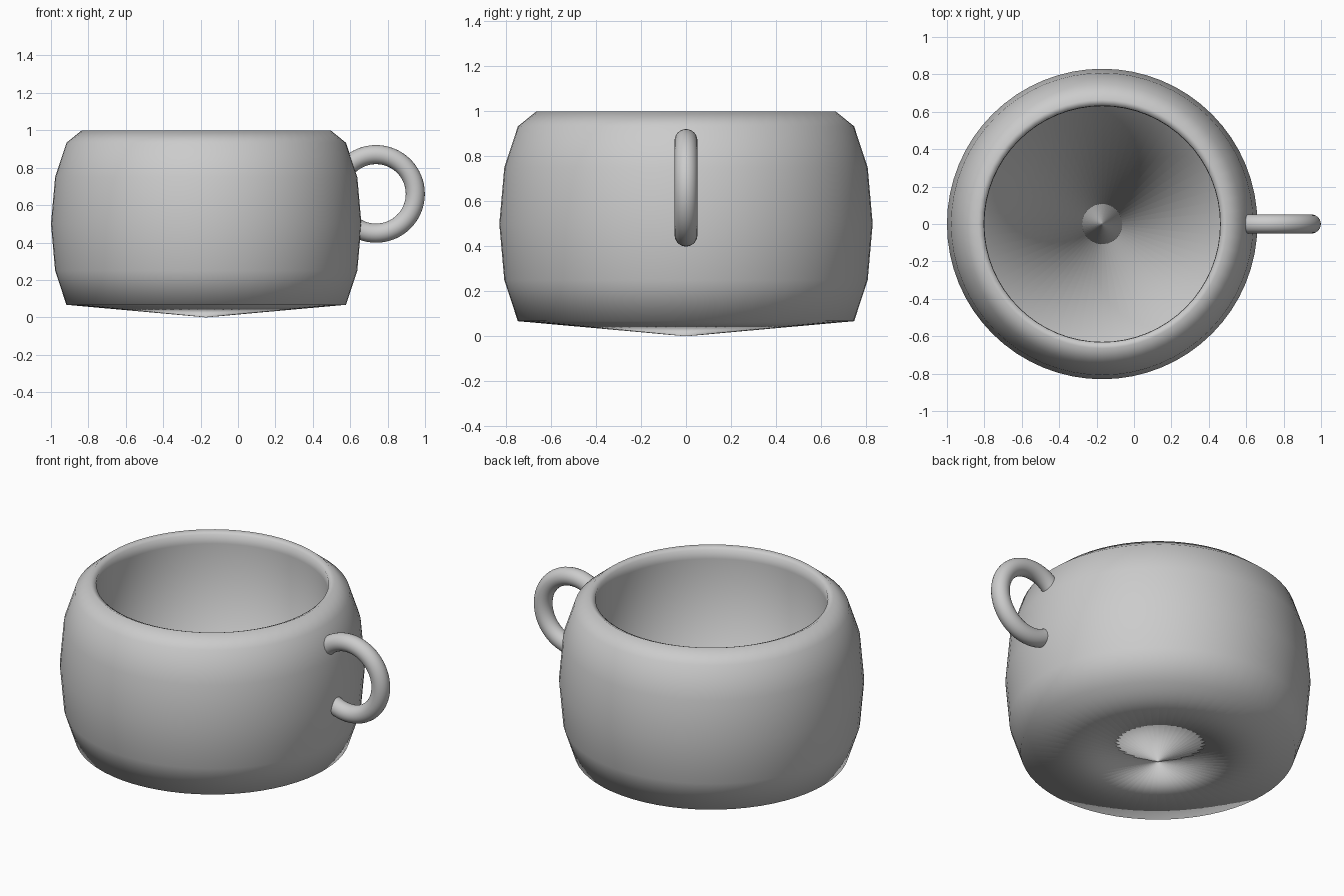
import bpy, bmesh, math

cube = bpy.data.objects.get("Cube")
if cube:
    bpy.data.objects.remove(cube, do_unlink=True)

grey = bpy.data.materials.new("plain_grey")
grey.use_nodes = True
colour = (0.6, 0.6, 0.6, 1)
grey.diffuse_color = colour
grey.node_tree.nodes["Principled BSDF"].inputs["Base Color"].default_value = colour


def revolve(name, points, axis, steps, location):
    """Turn a closed profile fully about an axis and make a smooth object."""
    bm = bmesh.new()
    verts = [bm.verts.new(p) for p in points]
    edges = [bm.edges.new(pair) for pair in zip(verts, verts[1:] + verts[:1])]
    bmesh.ops.spin(bm, geom=verts + edges, cent=(0, 0, 0), axis=axis,
                   angle=math.tau, steps=steps, use_duplicate=False)
    bmesh.ops.remove_doubles(bm, verts=bm.verts, dist=0.0001)
    bmesh.ops.recalc_face_normals(bm, faces=bm.faces)
    for face in bm.faces:
        face.smooth = True
    mesh = bpy.data.meshes.new(name)
    bm.to_mesh(mesh)
    bm.free()
    mesh.materials.append(grey)
    obj = bpy.data.objects.new(name, mesh)
    obj.location = location
    bpy.context.collection.objects.link(obj)


# Cup body: half-ellipse outer wall, narrow lip, straight deep bore, dished floor
profile = [(0.003, 0, 0)]
for i in range(-2, 4):
    a = math.radians(30 * i)
    profile.append((0.665 + 0.165 * math.cos(a), 0, 0.5 + 0.5 * math.sin(a)))
profile += [(0.632, 0, 0.985), (0.63, 0, 0.93), (0.63, 0, 0.1)]
revolve("cup_body", profile, (0, 0, 1), 64, (-0.17, 0, 0))

# Handle: ring half sunk into the thick wall
ring, tube, sides = 0.21, 0.051, 24
section = []
for i in range(sides):
    a = math.tau * i / sides
    section.append((ring + tube * math.cos(a), tube * math.sin(a), 0))
revolve("handle", section, (0, 1, 0), 64, (0.738, 0, 0.66))
